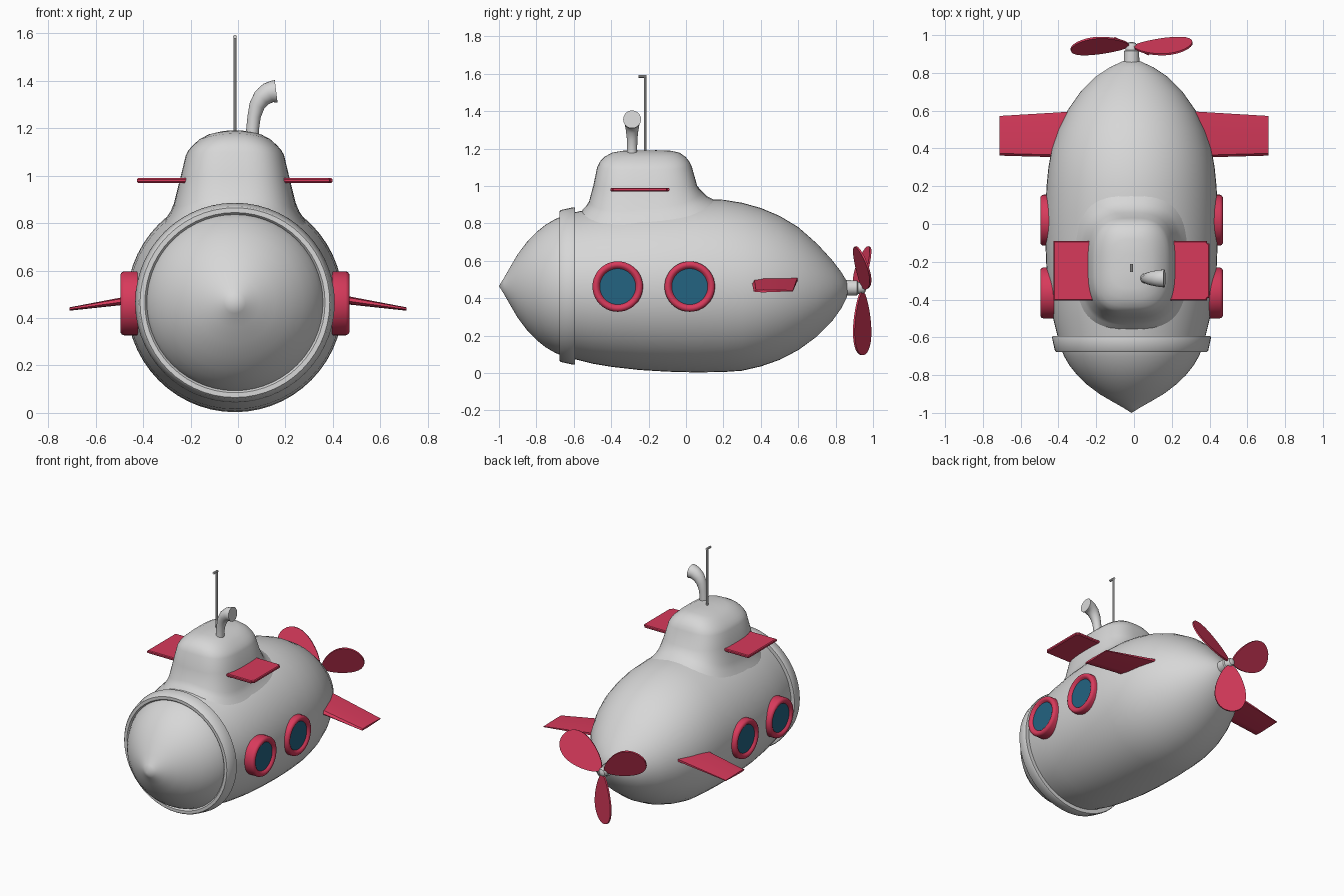
import bpy, bmesh, math
from mathutils import Vector

if "Cube" in bpy.data.objects:
    bpy.data.objects.remove(bpy.data.objects["Cube"])

CX = -0.013   # centre line of the body in x
ZC = 0.465    # axis height
TAU = 2 * math.pi


def material(name, col):
    m = bpy.data.materials.new(name)
    m.diffuse_color = (*col, 1)
    m.use_nodes = True
    m.node_tree.nodes["Principled BSDF"].inputs["Base Color"].default_value = m.diffuse_color
    return m


GREY = material("light_grey", (0.68, 0.68, 0.68))
RED = material("raspberry_red", (0.68, 0.042, 0.105))
GLASS = material("deep_teal", (0.017, 0.125, 0.22))


def finish(name, bm, mat, dx=CX, angle=35):
    bmesh.ops.remove_doubles(bm, verts=bm.verts, dist=0.0004)
    bmesh.ops.recalc_face_normals(bm, faces=bm.faces)
    bmesh.ops.translate(bm, verts=bm.verts, vec=(dx, 0, 0))
    me = bpy.data.meshes.new(name)
    bm.to_mesh(me)
    bm.free()
    me.materials.append(mat)
    for p in me.polygons:
        p.use_smooth = True
    me.set_sharp_from_angle(angle=math.radians(angle))
    ob = bpy.data.objects.new(name, me)
    bpy.context.collection.objects.link(ob)
    return ob


def loft(name, rings, mat, caps=True, closed=False, **kw):
    """Skin a list of equal-length closed rings."""
    bm = bmesh.new()
    vs = [[bm.verts.new(p) for p in r] for r in rings]
    pairs = list(zip(vs, vs[1:])) + ([(vs[-1], vs[0])] if closed else [])
    n = len(vs[0])
    for a, b in pairs:
        for i in range(n):
            j = (i + 1) % n
            bm.faces.new((a[i], a[j], b[j], b[i]))
    if caps and not closed:
        bm.faces.new(vs[0])
        bm.faces.new(vs[-1])
    return finish(name, bm, mat, **kw)


def ring_y(y, w, top, bot, n=56):
    c, h = (top + bot) / 2, (top - bot) / 2
    return [(w * math.cos(TAU * i / n), y, c + h * math.sin(TAU * i / n)) for i in range(n)]


def lathe_y(name, prof, mat, z=ZC, n=56, **kw):
    return loft(name, [ring_y(y, r, z + r, z - r, n) for r, y in prof], mat, **kw)


# --- hull: y, top, bottom, half width ---
HULL = [(-.64, .85, .085, .38), (-.58, .862, .07, .395), (-.5, .88, .05, .415),
        (-.4, .897, .033, .432), (-.25, .915, .016, .45), (-.1, .925, .007, .456),
        (.05, .93, .003, .457), (.2, .926, .005, .45), (.3, .91, .012, .44),
        (.4, .882, .035, .422), (.5, .84, .07, .388), (.6, .78, .122, .34),
        (.7, .692, .195, .27), (.78, .605, .275, .19), (.83, .54, .345, .115),
        (.86, .49, .405, .05), (.868, .46, .44, .012)]
loft("hull", [ring_y(y, w, t, b) for y, t, b, w in HULL], GREY)


def hull_top(x, y):
    for (y0, t0, b0, w0), (y1, t1, b1, w1) in zip(HULL, HULL[1:]):
        if y <= y1:
            f = max(0, (y - y0) / (y1 - y0))
            t, b, w = t0 + (t1 - t0) * f, b0 + (b1 - b0) * f, w0 + (w1 - w0) * f
            return (t + b) / 2 + (t - b) / 2 * math.sqrt(max(0, 1 - (x / w) ** 2))
    return ZC


# --- nose dome and the collar around it ---
lathe_y("nose", [(.0001, -1), (.045, -.972), (.105, -.938), (.17, -.9), (.236, -.85),
                 (.288, -.8), (.328, -.75), (.357, -.7), (.376, -.655), (.38, -.62)], GREY)
lathe_y("nose_collar", [(.365, -.64), (.372, -.668), (.38, -.677), (.4, -.677), (.406, -.67),
                        (.421, -.602), (.418, -.593), (.37, -.593)], GREY, closed=True)


# --- conning tower: half width, y front, y back, z, sideways doming; flare follows the hull ---
def tower_ring(hx, ya, yb, z, k, n=56):
    pts = []
    for i in range(n):
        c, s = math.cos(TAU * i / n), math.sin(TAU * i / n)
        x = hx * math.copysign(abs(c) ** (2 / 3), c)
        y = (ya + yb) / 2 + (yb - ya) / 2 * math.copysign(abs(s) ** (2 / 3), s)
        pts.append((x, y, hull_top(x, y) + z if k is None else z - k * x * x))
    return pts


TOWER = [(.31, -.565, .17, -.012, None), (.29, -.553, .14, .004, None),
         (.272, -.535, .11, .018, None), (.258, -.518, .085, .042, None),
         (.228, -.496, .06, 1.0, 0), (.207, -.475, .032, 1.1, .3),
         (.196, -.46, .018, 1.13, .6), (.18, -.438, -.002, 1.155, .9),
         (.15, -.395, -.035, 1.178, 1.1), (.11, -.34, -.08, 1.188, 1.1),
         (.05, -.26, -.16, 1.191, 1)]
loft("conning_tower", [tower_ring(*t) for t in TOWER], GREY)


# --- tubes bent in one plane ---
def tube(name, path, radii, mat, n=20, **kw):
    path = [Vector(p) for p in path]
    rings = []
    for i, p in enumerate(path):
        t = (path[min(i + 1, len(path) - 1)] - path[max(i - 1, 0)]).normalized()
        side = Vector((0, 1, 0)) if abs(t.y) < .01 else Vector((1, 0, 0))
        up = t.cross(side).normalized()
        rings.append([p + radii[i] * (side * math.cos(TAU * j / n) + up * math.sin(TAU * j / n))
                      for j in range(n)])
    return loft(name, rings, mat, **kw)


tube("periscope", [(x, -.288, z) for x, z in
                   [(.06, 1.15), (.062, 1.2), (.068, 1.25), (.08, 1.295), (.1, 1.328),
                    (.128, 1.349), (.145, 1.354), (.161, 1.356)]],
     [.028, .027, .028, .033, .039, .044, .046, .048], GREY, dx=0)
tube("antenna", [(0, -.218, 1.15), (0, -.218, 1.582)], [.007] * 2, GREY, n=10)
tube("antenna_tip", [(0, -.211, 1.586), (0, -.253, 1.586)], [.008] * 2, GREY, n=10)

# --- portholes, fins on both sides ---
for s, tag in ((1, "right"), (-1, "left")):
    for y, pos in ((-.365, "front"), (.02, "rear")):
        def disc(r, x, n=40):
            return [(s * x, y + r * math.cos(TAU * i / n), .462 + r * math.sin(TAU * i / n))
                    for i in range(n)]
        rim = [(.093, .39), (.135, .39), (.135, .467), (.131, .477), (.122, .483),
               (.112, .483), (.104, .478), (.093, .464)]
        loft(f"porthole_rim_{pos}_{tag}", [disc(r, x) for r, x in rim], RED, closed=True)
        loft(f"porthole_glass_{pos}_{tag}", [disc(.097, .461), disc(.097, .468)], GLASS)

    # tower fin: thin bevelled plate
    bm = bmesh.new()
    bmesh.ops.create_cube(bm, size=1)
    for v in bm.verts:
        v.co = (s * (.3 + v.co.x * .225), -.247 + v.co.y * .315, .98 + v.co.z * .02)
    upright = [e for e in bm.edges if abs(e.verts[0].co.z - e.verts[1].co.z) > .01]
    bmesh.ops.bevel(bm, geom=upright, offset=.014, segments=3, affect='EDGES')
    flat = [e for e in bm.edges if abs(e.verts[0].co.z - e.verts[1].co.z) < .001]
    bmesh.ops.bevel(bm, geom=flat, offset=.005, segments=1, affect='EDGES')
    finish(f"tower_fin_{tag}", bm, RED)

    # stern fin: tapered, drooping, leading edge thicker
    def fin_section(x, ya, yb, z, h):
        m = ya + .25 * (yb - ya)
        return [(s * x, ya, z - h * .1), (s * x, ya + .012, z + h * .35), (s * x, m, z + h * .5),
                (s * x, yb, z + h * .25), (s * x, yb, z - h * .1), (s * x, m, z - h * .5),
                (s * x, ya + .012, z - h * .4)]
    loft(f"stern_fin_{tag}", [fin_section(.28, .35, .598, .502, .05),
                              fin_section(.711, .362, .572, .438, .014)], RED, dx=0)

# --- propeller: shaft and three pitched blades ---
PZ = .455
lathe_y("propeller_shaft", [(.042, .83), (.04, .915), (.032, .92), (.03, .945),
                            (.022, .958), (.006, .964)], GREY, z=PZ, n=24)
for k, a in enumerate((30, 150, 270)):
    a, pitch, n = math.radians(a), math.radians(26), 32
    r = Vector((math.cos(a), 0, math.sin(a)))
    t = Vector((-math.sin(a), 0, math.cos(a)))
    w = t * math.cos(pitch) - Vector((0, math.sin(pitch), 0))
    nrm = r.cross(w)
    faces = []
    for d in (-.005, .005):
        ring = []
        for i in range(n):
            c, q = math.cos(TAU * i / n), math.sin(TAU * i / n)
            ring.append(Vector((0, .942, PZ)) + r * (.19 + .17 * c)
                        + w * (.098 * q * (1 + .32 * c)) + nrm * d)
        faces.append(ring)
    loft(f"propeller_blade_{k + 1}", faces, RED)
